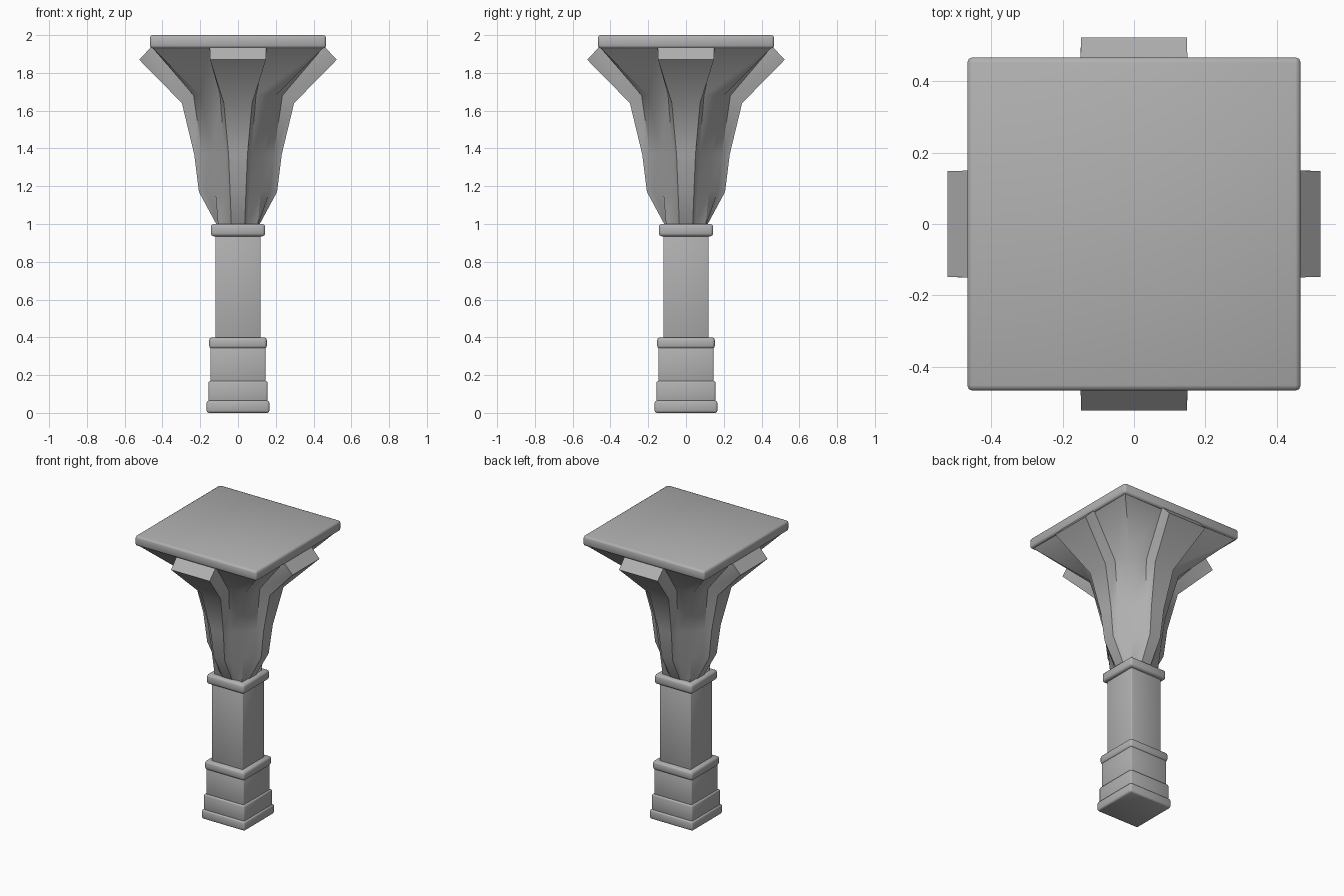
import bpy, bmesh
from math import radians

if "Cube" in bpy.data.objects:
    bpy.data.objects.remove(bpy.data.objects["Cube"])

# Dark grey stone
stone = bpy.data.materials.new("stone")
stone.diffuse_color = (0.44, 0.44, 0.44, 1)
stone.use_nodes = True
stone.node_tree.nodes["Principled BSDF"].inputs["Base Color"].default_value = stone.diffuse_color


def finish(name, bm, angle):
    bmesh.ops.recalc_face_normals(bm, faces=bm.faces)
    me = bpy.data.meshes.new(name)
    bm.to_mesh(me)
    bm.free()
    me.materials.append(stone)
    ob = bpy.data.objects.new(name, me)
    bpy.context.collection.objects.link(ob)
    bpy.ops.object.select_all(action='DESELECT')
    ob.select_set(True)
    bpy.context.view_layer.objects.active = ob
    bpy.ops.object.shade_smooth_by_angle(angle=radians(angle))


def block(name, half, z0, z1, bevel):
    bm = bmesh.new()
    bmesh.ops.create_cube(bm, size=1)
    for v in bm.verts:
        v.co = (v.co.x * 2 * half, v.co.y * 2 * half,
                z0 + (v.co.z + 0.5) * (z1 - z0))
    bmesh.ops.bevel(bm, geom=bm.edges[:], offset=bevel, segments=2,
                    profile=0.5, affect='EDGES')
    finish(name, bm, 50)


# Square base, shaft, collar and top slab
block("plinth", 0.166, 0, 0.065, 0.012)
block("base_step", 0.156, 0.055, 0.17, 0.010)
block("pedestal", 0.145, 0.16, 0.35, 0.006)
block("pedestal_moulding", 0.153, 0.34, 0.40, 0.015)
block("shaft", 0.12, 0.39, 0.95, 0.006)
block("collar", 0.144, 0.935, 1.0, 0.015)
block("top_slab", 0.467, 1.93, 2.0, 0.015)

# Capital levels: rib (z, half width, depth), valley (z, x, depth), corner
levels = [
    (0.99, 0.035, 0.110, 0.99, 0.050, 0.105, 0.105),
    (1.17, 0.042, 0.207, 1.17, 0.060, 0.168, 0.120),
    (1.37, 0.050, 0.232, 1.37, 0.070, 0.190, 0.138),
    (1.64, 0.075, 0.297, 1.68, 0.095, 0.235, 0.200),
    (1.87, 0.148, 0.523, 1.935, 0.150, 0.452, 0.455),
    (1.945, 0.150, 0.452, 1.945, 0.151, 0.450, 0.450),
]

# Capital with a rib on each side and a ridge on each corner
bm = bmesh.new()
rings = []
for rz, w, d, z, vx, vd, c in levels:
    side = [(-vx, -vd, z), (-w, -d, rz), (w, -d, rz), (vx, -vd, z), (c, -c, z)]
    ring = []
    for _ in range(4):
        ring += [bm.verts.new(p) for p in side]
        side = [(-y, x, h) for x, y, h in side]
    rings.append(ring)
n = len(rings[0])
for a, b in zip(rings, rings[1:]):
    for i in range(n):
        j = (i + 1) % n
        bm.faces.new((a[i], a[j], b[j], b[i]))
bm.faces.new(rings[0])
bm.faces.new(rings[-1])
finish("capital", bm, 42)
